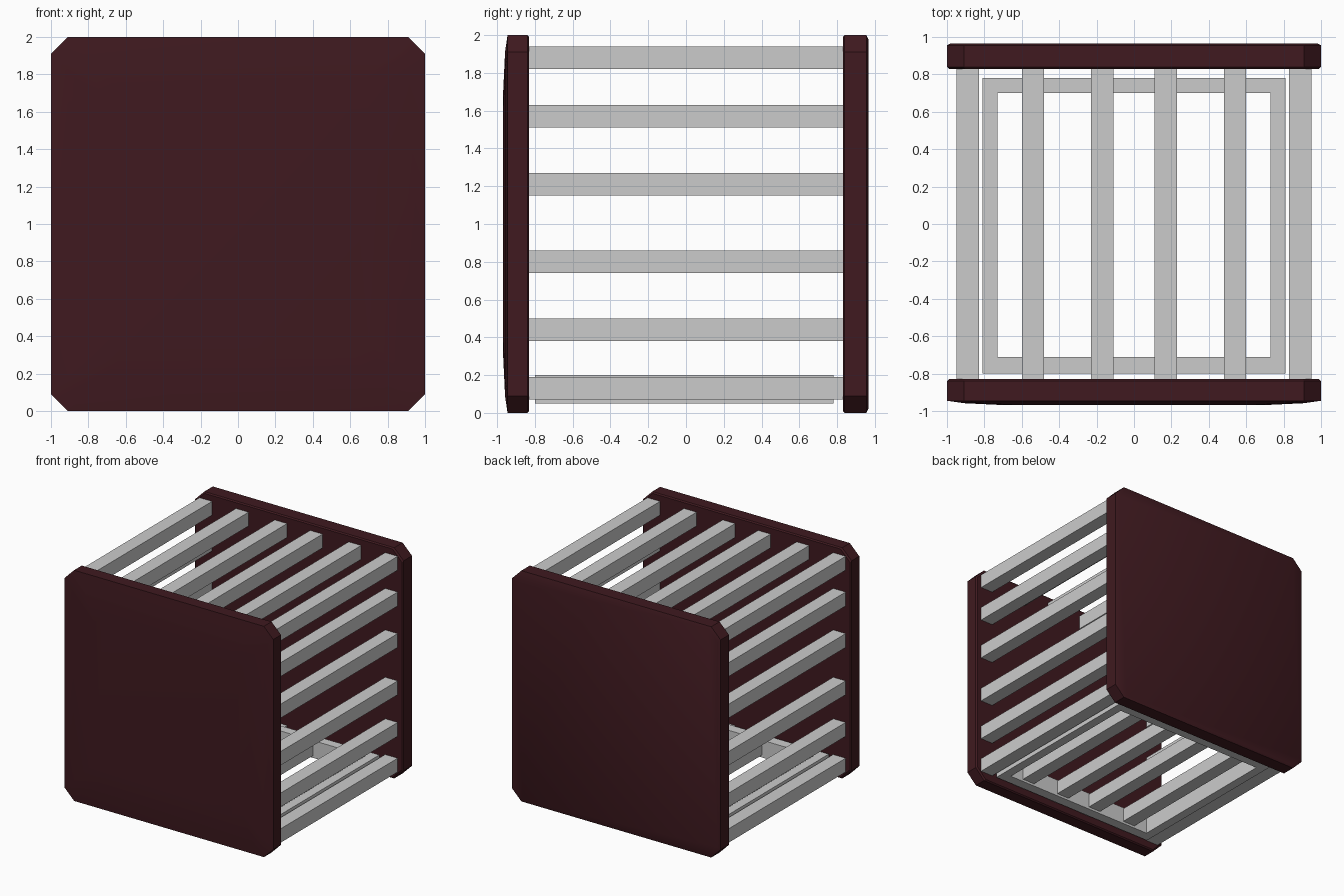
import bpy, bmesh

if "Cube" in bpy.data.objects:
    bpy.data.objects.remove(bpy.data.objects["Cube"])

maroon = bpy.data.materials.new("dark_maroon")
maroon.diffuse_color = (0.05, 0.01, 0.014, 1)
maroon.use_nodes = True
maroon.node_tree.nodes["Principled BSDF"].inputs["Base Color"].default_value = maroon.diffuse_color


def box(name, x0, x1, y0, y1, z0, z1):
    bpy.ops.mesh.primitive_cube_add(size=1, location=((x0 + x1) / 2, (y0 + y1) / 2, (z0 + z1) / 2))
    ob = bpy.context.object
    ob.name = name
    ob.scale = (x1 - x0, y1 - y0, z1 - z0)
    bpy.ops.object.transform_apply(location=False, rotation=False, scale=True)
    return ob


def panel(name, levels):
    # Square with clipped corners, lofted through (y, inset) levels
    bm = bmesh.new()
    rings = []
    for y, inset in levels:
        a, b = 1 - inset, 0.91 - inset
        outline = [(a, -b), (a, b), (b, a), (-b, a), (-a, b), (-a, -b), (-b, -a), (b, -a)]
        rings.append([bm.verts.new((x, y, z + 1)) for x, z in outline])
    for lo, hi in zip(rings, rings[1:]):
        for i in range(8):
            j = (i + 1) % 8
            bm.faces.new((lo[i], lo[j], hi[j], hi[i]))
    bm.faces.new(rings[0])
    bm.faces.new(rings[-1])
    bmesh.ops.recalc_face_normals(bm, faces=bm.faces)
    me = bpy.data.meshes.new(name)
    bm.to_mesh(me)
    bm.free()
    me.materials.append(maroon)
    ob = bpy.data.objects.new(name, me)
    bpy.context.collection.objects.link(ob)
    bpy.ops.object.select_all(action='DESELECT')
    ob.select_set(True)
    bpy.context.view_layer.objects.active = ob
    bpy.ops.object.shade_smooth_by_angle(angle=0.5)


# End panels: slightly domed front, flat back
panel("front_panel", [(-0.83, 0.01), (-0.84, 0), (-0.945, 0), (-0.958, 0.09), (-0.968, 0.3)])
panel("back_panel", [(0.83, 0.01), (0.84, 0), (0.955, 0), (0.965, 0.02)])

# Top and bottom slats
Y = 0.835
H = 0.06
for row, zc in (("top", 1.88), ("bottom", 0.13)):
    for i, x in enumerate((-0.89, -0.54, -0.17, 0.17, 0.54, 0.89)):
        box(f"{row}_slat_{i + 1}", x - H, x + H, -Y, Y, zc - H, zc + H)

# Side slats between the corner slats
for side, xc in (("left", -0.89), ("right", 0.89)):
    for i, z in enumerate((0.44, 0.80, 1.21, 1.57)):
        box(f"{side}_slat_{i + 1}", xc - H, xc + H, -Y, Y, z - H, z + H)

# Rectangular floor frame
for side, x0, x1 in (("left", -0.81, -0.73), ("right", 0.73, 0.81)):
    box(f"floor_frame_{side}", x0, x1, -0.80, 0.78, 0.05, 0.20)
for side, y0, y1 in (("front", -0.80, -0.71), ("back", 0.70, 0.78)):
    box(f"floor_frame_{side}", -0.73, 0.73, y0, y1, 0.05, 0.20)
